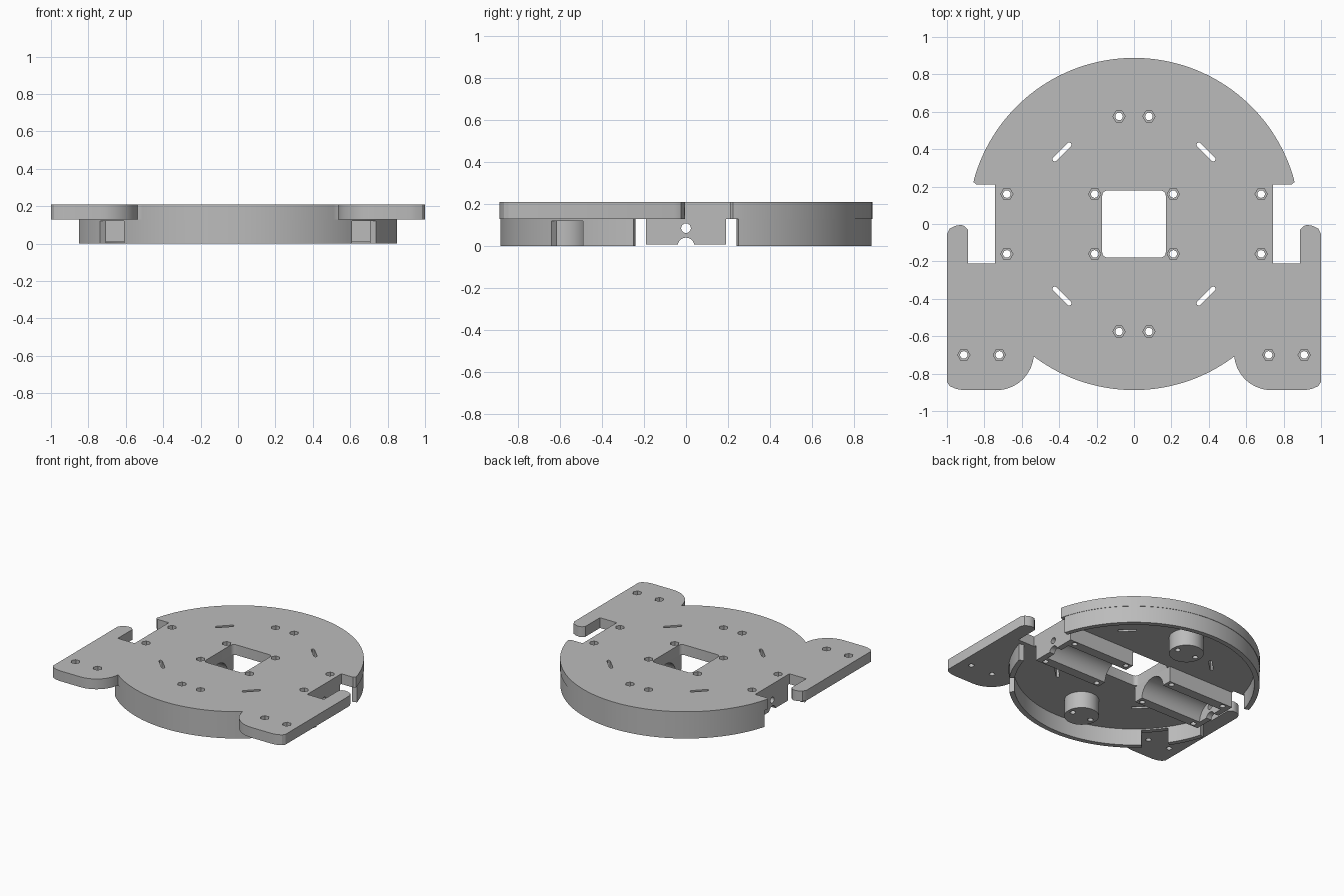
import bpy, bmesh
from math import sin, cos, pi, radians, hypot

cube = bpy.data.objects.get("Cube")
if cube:
    bpy.data.objects.remove(cube, do_unlink=True)

R, TOP, DECK = 0.888, 0.21, 0.13

grey = bpy.data.materials.new("plain_grey")
grey.use_nodes = True
COLOUR = (0.5, 0.5, 0.5, 1)
grey.diffuse_color = COLOUR
grey.node_tree.nodes["Principled BSDF"].inputs["Base Color"].default_value = COLOUR


def arc(cx, cy, r, a0, a1, n):
    """Points along an arc, angles in degrees."""
    angles = [radians(a0 + (a1 - a0) * i / n) for i in range(n + 1)]
    return [(cx + r * cos(a), cy + r * sin(a)) for a in angles]


def circle(cx, cy, r, n=24):
    return arc(cx, cy, r, 0, 360, n)[:-1]


def rect(x0, x1, y0, y1):
    return [(x0, y0), (x1, y0), (x1, y1), (x0, y1)]


def add_prism(bm, outline, lo, hi, axis="z"):
    """Extrude an outline along z, or a (y, z) outline along x."""
    place = (lambda p, h: (p[0], p[1], h)) if axis == "z" else (lambda p, h: (h, p[0], p[1]))
    low = [bm.verts.new(place(p, lo)) for p in outline]
    high = [bm.verts.new(place(p, hi)) for p in outline]
    faces = [bm.faces.new(low), bm.faces.new(high)]
    for i in range(len(low)):
        j = (i + 1) % len(low)
        faces.append(bm.faces.new((low[i], low[j], high[j], high[i])))
    bmesh.ops.recalc_face_normals(bm, faces=faces)


def make(name, *prisms):
    bm = bmesh.new()
    for p in prisms:
        add_prism(bm, *p)
    mesh = bpy.data.meshes.new(name)
    bm.to_mesh(mesh)
    bm.free()
    mesh.materials.append(grey)
    obj = bpy.data.objects.new(name, mesh)
    bpy.context.collection.objects.link(obj)
    return obj


def cut(obj, *prisms):
    """Subtract prisms one set at a time, then drop the cutter."""
    cutter = make("cutter", *prisms)
    cutter.hide_render = True
    mod = obj.modifiers.new("cut", "BOOLEAN")
    mod.operation, mod.object, mod.solver = "DIFFERENCE", cutter, "EXACT"
    dg = bpy.context.evaluated_depsgraph_get()
    mesh = bpy.data.meshes.new_from_object(obj.evaluated_get(dg))
    obj.modifiers.clear()
    obj.data = mesh
    bpy.data.objects.remove(cutter, do_unlink=True)


def finish(obj):
    bpy.ops.object.select_all(action="DESELECT")
    obj.select_set(True)
    bpy.context.view_layer.objects.active = obj
    bpy.ops.object.shade_smooth_by_angle(angle=radians(30))


# Deck outline: right half from back to front, mirrored for the other half
half = arc(0, 0, R, 90, 16, 40)
half += [(0.858, 0.224), (0.842, 0.21), (0.743, 0.21), (0.743, -0.21), (0.888, -0.21)]
half += [(0.888, -0.03), (0.905, -0.012), (0.925, -0.005), (0.955, -0.01), (0.985, -0.025), (1, -0.055)]
half += [(1, -0.845), (0.985, -0.867), (0.95, -0.882), (0.915, -R)]
half += arc(0.735, -0.688, 0.2, -90, -174, 14)
half += arc(0, 0, R, -53, -90, 20)
outline = half + [(-x, y) for x, y in reversed(half[1:-1])]
deck = make("deck_plate", (outline, DECK, TOP))

# Screw positions
box_screws = [(sx * x, sy * 0.16) for sx in (1, -1) for x in (0.21, 0.68) for sy in (1, -1)]
post_screws = [(sx * 0.08, sy * 0.575) for sx in (1, -1) for sy in (1, -1)]
wing_screws = [(sx * x, -0.70) for sx in (1, -1) for x in (0.72, 0.91)]
screws = box_screws + post_screws + wing_screws


def screw_holes(points):
    return [(circle(x, y, 0.02), -0.1, 0.3) for x, y in points]


# Central opening with rounded corners
opening = []
for k, (sx, sy) in enumerate([(1, 1), (-1, 1), (-1, -1), (1, -1)]):
    opening += arc(sx * 0.14, sy * 0.15, 0.03, 90 * k, 90 * k + 90, 5)

# Diagonal slots
slots = []
for k in range(4):
    a = radians(45 + 90 * k)
    local = arc(0, 0.055, 0.012, 0, 180, 6) + arc(0, -0.055, 0.012, 180, 360, 6)
    slots.append([((0.545 + u) * cos(a) - v * sin(a), (0.545 + u) * sin(a) + v * cos(a)) for u, v in local])

cut(deck, *[(circle(x, y, 0.033, 6), 0.18, 0.3) for x, y in screws])
cut(deck, (opening, 0, 0.3), *[(s, 0, 0.3) for s in slots], *screw_holes(screws))
finish(deck)


# Curved skirt walls under the deck, open at the sides
def wall(a0, a1, lo, hi):
    n = max(4, int(abs(a1 - a0) / 2))
    return (arc(0, 0, R - 0.003, a0, a1, n) + arc(0, 0, R - 0.04, a1, a0, n), lo, hi)


finish(make("back_skirt", wall(16.4, 163.6, 0, DECK)))
finish(make("front_skirt", wall(-133.6, -46.4, 0, DECK)))
for side, flip in (("left", 1), ("right", -1)):
    base = -90
    a0, a1, a2 = [base + flip * (a + 90) for a in (-46.4, -33.6, -16.4)]
    finish(make(side + "_skirt_end", wall(a1, a2, 0, DECK)))
    finish(make(side + "_skirt_lintel", wall(a0, a1, 0.12, DECK)))

# Motor housings: blocks with a half-round channel, axle hole and end notch
for side, s in (("left", 1), ("right", -1)):
    xs = sorted((s * 0.17, s * 0.743))
    housing = make(side + "_motor_housing", (rect(xs[0], xs[1], -0.19, 0.19), 0.008, DECK))
    ch = sorted((s * 0.1, s * 0.70))
    end = sorted((s * 0.65, s * 0.8))
    cut(housing, (circle(0, 0.008, 0.115, 48), ch[0], ch[1], "x"))
    cut(housing, (circle(0, 0.0, 0.04), end[0], end[1], "x"),
        (circle(0, 0.085, 0.023), end[0], end[1], "x"))
    cut(housing, *screw_holes([p for p in box_screws if p[0] * s > 0]))
    finish(housing)

# Round support posts under the deck
for name, y in (("front_post", -0.575), ("back_post", 0.575)):
    post = make(name, (circle(0, y, 0.122, 48), 0, DECK))
    cut(post, *screw_holes([p for p in post_screws if p[1] * y > 0]))
    finish(post)
